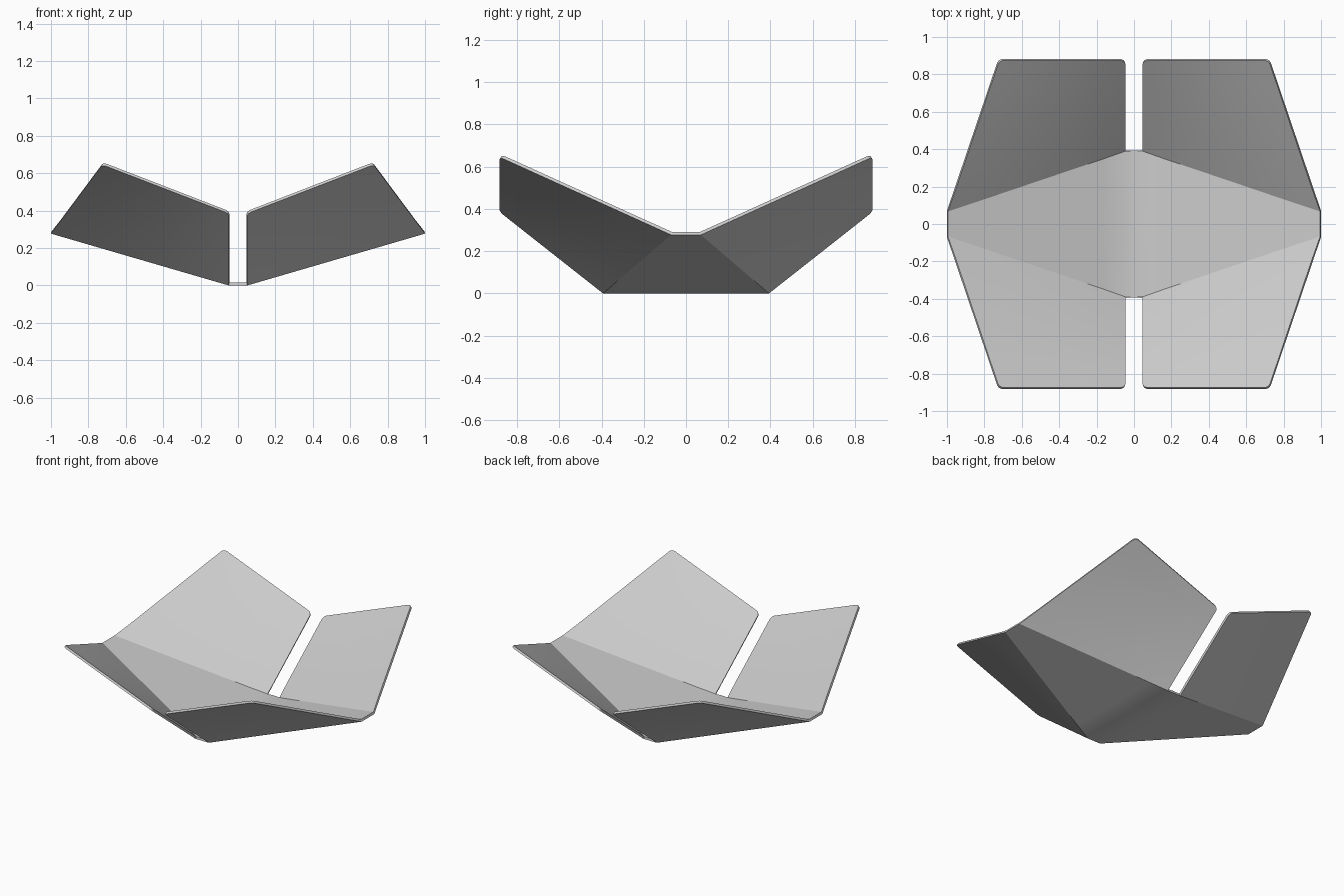
import bpy, bmesh, math
from mathutils import Vector

if "Cube" in bpy.data.objects:
    bpy.data.objects.remove(bpy.data.objects["Cube"])

N = 8            # segments along the fold
M = 6            # segments across a flap

# One quarter of the folded sheet (x > 0, y > 0), underside corners
fold_in, fold_out = Vector((0.05, 0.393, 0)), Vector((1.0, 0.07, 0.277))
tip_in, tip_out = Vector((0.05, 0.882, 0.385)), Vector((0.725, 0.882, 0.645))

bm = bmesh.new()


def patch(a, b, c, d, nu, nv):
    """Bilinear grid: a-b is the lower edge, d-c the upper edge."""
    g = [[bm.verts.new(a.lerp(b, i / nu).lerp(d.lerp(c, i / nu), j / nv))
          for i in range(nu + 1)] for j in range(nv + 1)]
    for j in range(nv):
        for i in range(nu):
            bm.faces.new((g[j][i], g[j][i + 1], g[j + 1][i + 1], g[j + 1][i]))
    return g


def on_axis(v):
    return Vector((v.x, 0, v.z))


# centre strip, sloping base panel, gently warped flap
patch(Vector((0, 0, 0)), on_axis(fold_in), fold_in, Vector((0, fold_in.y, 0)), 1, 1)
patch(on_axis(fold_in), on_axis(fold_out), fold_out, fold_in, N, 1)
flap = patch(fold_in, fold_out, tip_out, tip_in, N, M)

# rounded outer corners of the flap
bmesh.ops.bevel(bm, geom=[flap[M][0], flap[M][N]], offset=0.025, segments=4,
                profile=0.5, affect='VERTICES')
bmesh.ops.remove_doubles(bm, verts=bm.verts[:], dist=1e-4)

mesh = bpy.data.meshes.new("folded_tray")
bm.to_mesh(mesh)
bm.free()
tray = bpy.data.objects.new("folded_tray", mesh)
bpy.context.collection.objects.link(tray)
bpy.context.view_layer.objects.active = tray
tray.select_set(True)

# mirror to all four quarters, then thicken upwards
mir = tray.modifiers.new("mirror", 'MIRROR')
mir.use_axis = (True, True, False)
sol = tray.modifiers.new("thickness", 'SOLIDIFY')
sol.thickness = 0.015
sol.offset = 1
sol.use_even_offset = True
for name in ("mirror", "thickness"):
    bpy.ops.object.modifier_apply(modifier=name)
bpy.ops.object.shade_smooth_by_angle(angle=math.radians(28))
